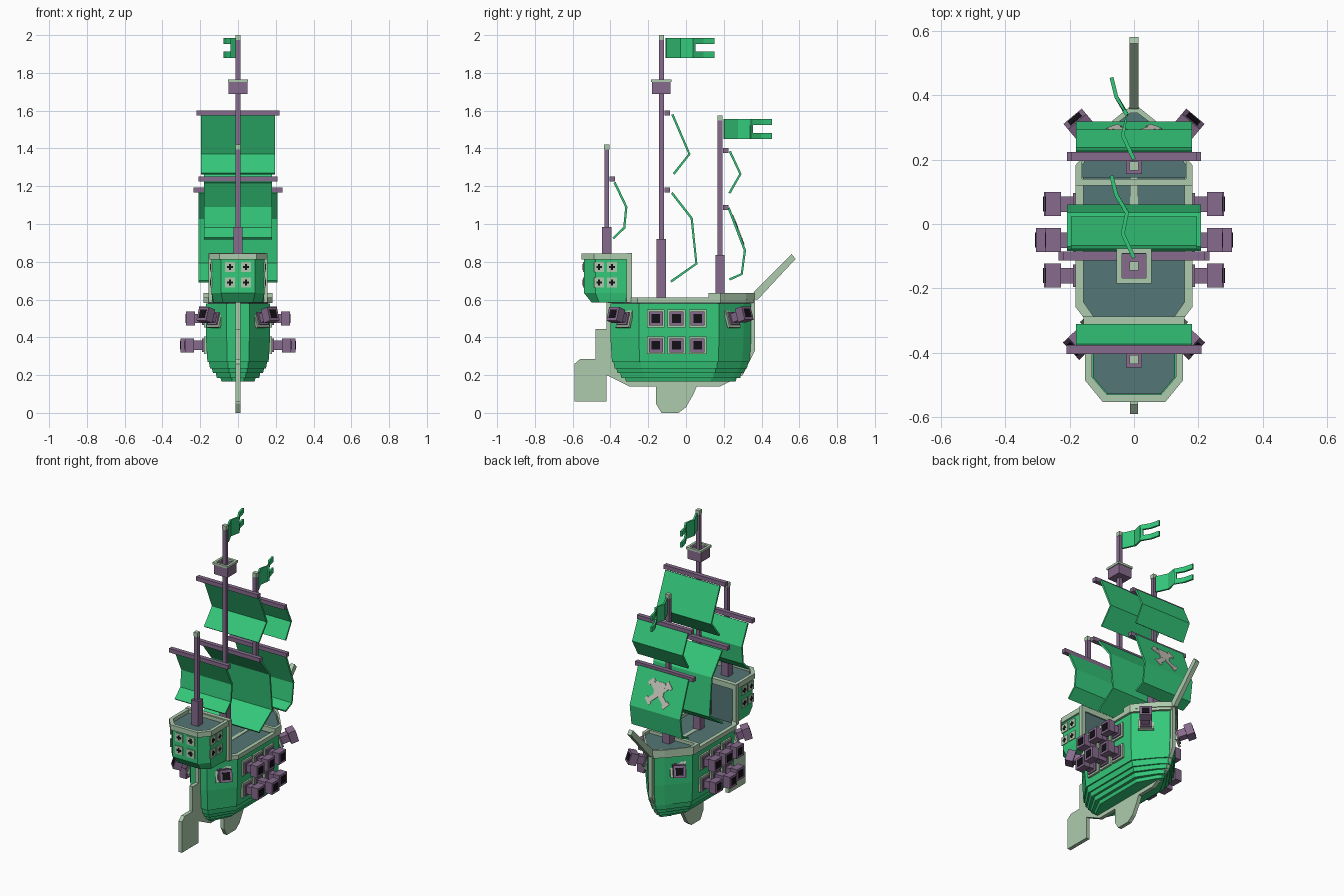
import bpy, bmesh
from mathutils import Vector, Matrix

if "Cube" in bpy.data.objects:
    bpy.data.objects.remove(bpy.data.objects["Cube"])


def material(name, srgb):
    m = bpy.data.materials.new(name)
    m.use_nodes = True
    col = [((c / 255 + 0.055) / 1.055) ** 2.4 for c in srgb] + [1]
    m.diffuse_color = col
    m.node_tree.nodes["Principled BSDF"].inputs["Base Color"].default_value = col
    return m


GREEN = material("green", (52, 200, 122))
TAN = material("pale trim", (174, 203, 174))
PURPLE = material("purple wood", (134, 107, 140))
SLATE = material("slate deck", (85, 118, 118))
BLACK = material("black", (20, 16, 22))
GREY = material("emblem grey", (196, 196, 186))


def finish(name, bm, mat):
    bmesh.ops.recalc_face_normals(bm, faces=bm.faces)
    me = bpy.data.meshes.new(name)
    bm.to_mesh(me)
    bm.free()
    me.materials.append(mat)
    ob = bpy.data.objects.new(name, me)
    bpy.context.collection.objects.link(ob)
    return ob


def box(name, center, size, mat, frame=Matrix()):
    bm = bmesh.new()
    bmesh.ops.create_cube(bm, size=1)
    bm.transform(frame @ Matrix.Translation(center) @ Matrix.Diagonal((*size, 1)))
    return finish(name, bm, mat)


def outline(half):
    """Close a right-hand outline by mirroring it across x."""
    return half + [(-x, y) for x, y in reversed(half)]


def inset(half, d):
    """Shrink an outline toward its middle by about d."""
    ys = [p[1] for p in half]
    mid, reach = (min(ys) + max(ys)) / 2, (max(ys) - min(ys)) / 2
    wide = max(p[0] for p in half)
    return [(x * (1 - d / wide), mid + (y - mid) * (1 - d / reach)) for x, y in half]


def loft(name, rings, mat):
    """Skin horizontal rings, given as (half outline, height), and cap both ends."""
    bm = bmesh.new()
    loops = [[bm.verts.new((x, y, z)) for x, y in outline(h)] for h, z in rings]
    n = len(loops[0])
    for a, b in zip(loops, loops[1:]):
        for i in range(n):
            bm.faces.new((a[i], a[(i + 1) % n], b[(i + 1) % n], b[i]))
    bm.faces.new(loops[0])
    bm.faces.new(loops[-1])
    return finish(name, bm, mat)


def rail(name, half, z0, z1, d, mat=TAN):
    """Hollow rim that follows an outline."""
    bm = bmesh.new()
    inner = outline(inset(half, d))
    outer = outline(half)
    loops = [[bm.verts.new((x, y, z)) for x, y in o]
             for o, z in ((outer, z0), (outer, z1), (inner, z1), (inner, z0))]
    n = len(outer)
    for k in range(4):
        a, b = loops[k], loops[(k + 1) % 4]
        for i in range(n):
            bm.faces.new((a[i], a[(i + 1) % n], b[(i + 1) % n], b[i]))
    return finish(name, bm, mat)


def side_plate(name, yz, half_x, mat):
    """Side profile extruded across x."""
    bm = bmesh.new()
    f = bm.faces.new([bm.verts.new((-half_x, y, z)) for y, z in yz])
    ext = bmesh.ops.extrude_face_region(bm, geom=[f])["geom"]
    bmesh.ops.translate(bm, vec=(2 * half_x, 0, 0),
                        verts=[v for v in ext if isinstance(v, bmesh.types.BMVert)])
    return finish(name, bm, mat)


def cloth(name, quads, mat=GREEN):
    """Thin folded sheet made of quads."""
    bm = bmesh.new()
    for q in quads:
        bm.faces.new([bm.verts.new(p) for p in q])
    bmesh.ops.remove_doubles(bm, verts=bm.verts, dist=0.0005)
    ob = finish(name, bm, mat)
    mod = ob.modifiers.new("thickness", "SOLIDIFY")
    mod.thickness, mod.offset = 0.012, 0
    return ob


def aim(origin, direction):
    """Frame whose local z points along the direction."""
    z = Vector(direction).normalized()
    x = Vector((0, 0, 1)).cross(z).normalized()
    rot = Matrix((x, z.cross(x), z)).transposed()
    return Matrix.Translation(origin) @ rot.to_4x4()


# Hull: tapered body with stepped planks below
hull = [(0.06, -0.4), (0.17, -0.25), (0.17, 0.175), (0.06, 0.305), (0.015, 0.345)]
loft("hull_body", [(inset(hull, 0.008), 0.27), (hull, 0.4), (hull, 0.58)], GREEN)
for i, (d, z0, z1) in enumerate([(0.014, 0.235, 0.28), (0.03, 0.21, 0.24),
                                 (0.05, 0.185, 0.22), (0.075, 0.165, 0.19)]):
    loft(f"hull_plank_{i}", [(inset(hull, d + 0.008), z0), (inset(hull, d), z1)], GREEN)
loft("main_deck", [(inset(hull, 0.01), 0.57), (inset(hull, 0.01), 0.59)], SLATE)
rail("hull_rail", inset(hull, -0.012), 0.582, 0.61, 0.025)

# Raised bow deck and its rail
bow = [(0.168, 0.145), (0.17, 0.175), (0.06, 0.305), (0.015, 0.345)]
loft("bow_deck", [(bow, 0.59), (bow, 0.618)], SLATE)
rail("bow_rail", [(0.182, 0.12), (0.182, 0.182), (0.07, 0.318), (0.012, 0.365)], 0.6, 0.635, 0.02)

# Keel, fin, rudder and bowsprit
side_plate("keel", [(-0.42, 0.585), (-0.42, 0.2), (-0.3, 0.14), (0.18, 0.14),
                    (0.3, 0.2), (0.365, 0.33), (0.365, 0.6)], 0.012, TAN)
side_plate("keel_fin", [(-0.16, 0.15), (-0.16, 0.05), (-0.13, 0.0), (-0.04, 0.0),
                        (0.0, 0.03), (0.04, 0.1), (0.06, 0.15)], 0.012, TAN)
side_plate("rudder", [(-0.42, 0.06), (-0.59, 0.06), (-0.59, 0.26), (-0.56, 0.285),
                      (-0.48, 0.285), (-0.48, 0.445), (-0.42, 0.445)], 0.012, TAN)
side_plate("bowsprit", [(0.34, 0.6), (0.38, 0.6), (0.58, 0.815), (0.56, 0.84),
                        (0.36, 0.64)], 0.014, TAN)

# Stern castle
castle = [(0.09, -0.54), (0.14, -0.48), (0.14, -0.31)]
low = [(0.08, -0.5), (0.13, -0.46), (0.135, -0.31)]
loft("stern_castle", [(low, 0.585), (castle, 0.635), (castle, 0.815)], GREEN)
loft("castle_deck", [(inset(castle, 0.012), 0.81), (inset(castle, 0.012), 0.824)], SLATE)
rail("castle_rail", inset(castle, -0.012), 0.812, 0.845, 0.022)
box("castle_front_wall", (0, -0.304, 0.71), (0.27, 0.016, 0.24), SLATE)
box("castle_door", (0.05, -0.294, 0.66), (0.05, 0.008, 0.1), PURPLE)
box("castle_front_beam", (0, -0.3, 0.83), (0.31, 0.026, 0.035), TAN)
for s in (-1, 1):
    box("castle_front_post", (s * 0.145, -0.3, 0.715), (0.024, 0.03, 0.26), TAN)


def window(origin, direction):
    f = aim(origin, direction)
    box("window_frame", (0, 0, 0), (0.054, 0.054, 0.008), TAN, f)
    for size in ((0.03, 0.011, 0.008), (0.011, 0.03, 0.008)):
        box("window_pane", (0, 0, 0.002), size, BLACK, f)


for z in (0.69, 0.772):
    for s in (-1, 1):
        window((s * 0.042, -0.541, z), (0, -1, 0))
        for y in (-0.46, -0.392):
            window((s * 0.141, y, z), (s, 0, 0))


def cannon(origin, direction, length):
    f = aim(origin, direction)
    box("cannon_port", (0, 0, 0.004), (0.094, 0.094, 0.014), TAN, f)
    box("cannon_base", (0, 0, 0.012), (0.07, 0.07, 0.016), PURPLE, f)
    box("cannon_barrel", (0, 0, length / 2), (0.048, 0.048, length), PURPLE, f)
    box("cannon_muzzle", (0, 0, length - 0.024), (0.074, 0.074, 0.048), PURPLE, f)
    box("cannon_bore", (0, 0, length), (0.046, 0.046, 0.004), BLACK, f)


# Cannons: two rows of three per side, plus slanted bow and stern guns
for s in (-1, 1):
    for y in (-0.16, -0.05, 0.062):
        cannon((s * 0.17, y, 0.5), (s, 0, 0), 0.105)
        cannon((s * 0.17, y, 0.358), (s, 0, 0), 0.135 if y == -0.05 else 0.11)
    cannon((s * 0.113, 0.242, 0.495), (s * 0.62, 0.74, 0.3), 0.115)
    cannon((s * 0.118, -0.322, 0.495), (s * 0.7, -0.66, 0.3), 0.1)

# Masts: y, foot, top of thick base, tip
for name, y, z0, z1, z2 in (("mizzen", -0.42, 0.81, 0.985, 1.42),
                            ("main", -0.13, 0.58, 0.92, 2.0),
                            ("fore", 0.18, 0.6, 0.835, 1.575)):
    box(name + "_mast", (0, y, (z0 + z2) / 2), (0.025, 0.025, z2 - z0 - 0.02), PURPLE)
    box(name + "_mast_base", (0, y, (z0 + z1) / 2), (0.05, 0.05, z1 - z0), PURPLE)
    box(name + "_mast_tip", (0, y, z2 - 0.013), (0.028, 0.028, 0.026), TAN)

# Crow's nest
box("nest_floor", (0, -0.13, 1.695), (0.094, 0.094, 0.012), PURPLE)
for dx, dy in ((1, 0), (-1, 0), (0, 1), (0, -1)):
    long, thin = 0.094, 0.012
    box("nest_wall", (dx * 0.043, -0.13 + dy * 0.043, 1.722),
        (thin if dx else long, thin if dy else long, 0.066), PURPLE)
    box("nest_rim", (dx * 0.046, -0.13 + dy * 0.046, 1.758),
        (0.016 if dx else 0.108, 0.016 if dy else 0.108, 0.014), TAN)

# Yards and sails: yard half length, sail half width, yard y and z, sail profile
sails = {
    "mizzen": (0.21, 0.18, -0.39, 1.238,
               [(-0.378, 1.22), (-0.316, 1.09), (-0.327, 0.98), (-0.385, 0.923)]),
    "main_upper": (0.22, 0.195, -0.1, 1.588, [(-0.072, 1.58), (0.018, 1.37), (-0.065, 1.265)]),
    "main_lower": (0.235, 0.208, -0.1, 1.18,
                   [(-0.075, 1.165), (0.03, 1.03), (0.055, 0.79), (-0.08, 0.695)]),
    "fore_upper": (0.195, 0.18, 0.21, 1.39, [(0.232, 1.385), (0.288, 1.265), (0.23, 1.163)]),
    "fore_lower": (0.208, 0.18, 0.21, 1.087,
                   [(0.226, 1.085), (0.312, 0.86), (0.295, 0.735), (0.23, 0.706)]),
}
for name, (reach, w, y, z, prof) in sails.items():
    box(name + "_yard", (0, y, z), (2 * reach, 0.028, 0.026), PURPLE)
    cloth(name + "_sail", [((-w, *a), (w, *a), (w, *b), (-w, *b))
                           for a, b in zip(prof, prof[1:])])

# Crossed bars on the lower fore sail
face = aim((0, 0.277, 0.968), (0, 0.934, 0.357))
for angle in (0.75, -0.75):
    turn = face @ Matrix.Rotation(angle, 4, "Z")
    box("sail_bar", (0, 0, 0), (0.19, 0.03, 0.008), GREY, turn)
    for s in (-1, 1):
        box("sail_bar_end", (s * 0.085, 0, 0), (0.022, 0.05, 0.008), GREY, turn)
box("sail_bar_center", (0, 0.03, 0), (0.07, 0.075, 0.009), GREY, face)


def flag(name, y, z):
    """Wavy swallow-tailed pennant; z is the middle height."""
    path = [(0, 0), (-0.035, 0.075), (-0.022, 0.14), (-0.055, 0.195), (-0.07, 0.255)]
    quads = []
    for i, (a, b) in enumerate(zip(path, path[1:])):
        bands = [(0.052, -0.052)] if i < 2 else [(0.052, 0.02), (-0.02, -0.052)]
        if i == 2:
            mid = [(a[0] + b[0]) / 2 + 0.008, (a[1] + b[1]) / 2 - 0.015]
            quads.append([(p[0], y + p[1], z + h) for p, h in
                          ((a, 0.052), (mid, 0.05), (mid, -0.05), (a, -0.052))])
        for hi, lo in bands:
            quads.append([(p[0], y + p[1], z + h) for p, h in
                          ((a, hi), (b, hi), (b, lo), (a, lo))])
    if len(quads):
        # the short filler overlaps the prongs, so it stays a separate sheet
        filler = quads.pop(2)
        cloth(name + "_notch", [filler])
    cloth(name, quads)


flag("main_flag", -0.105, 1.932)
flag("fore_flag", 0.2, 1.503)
